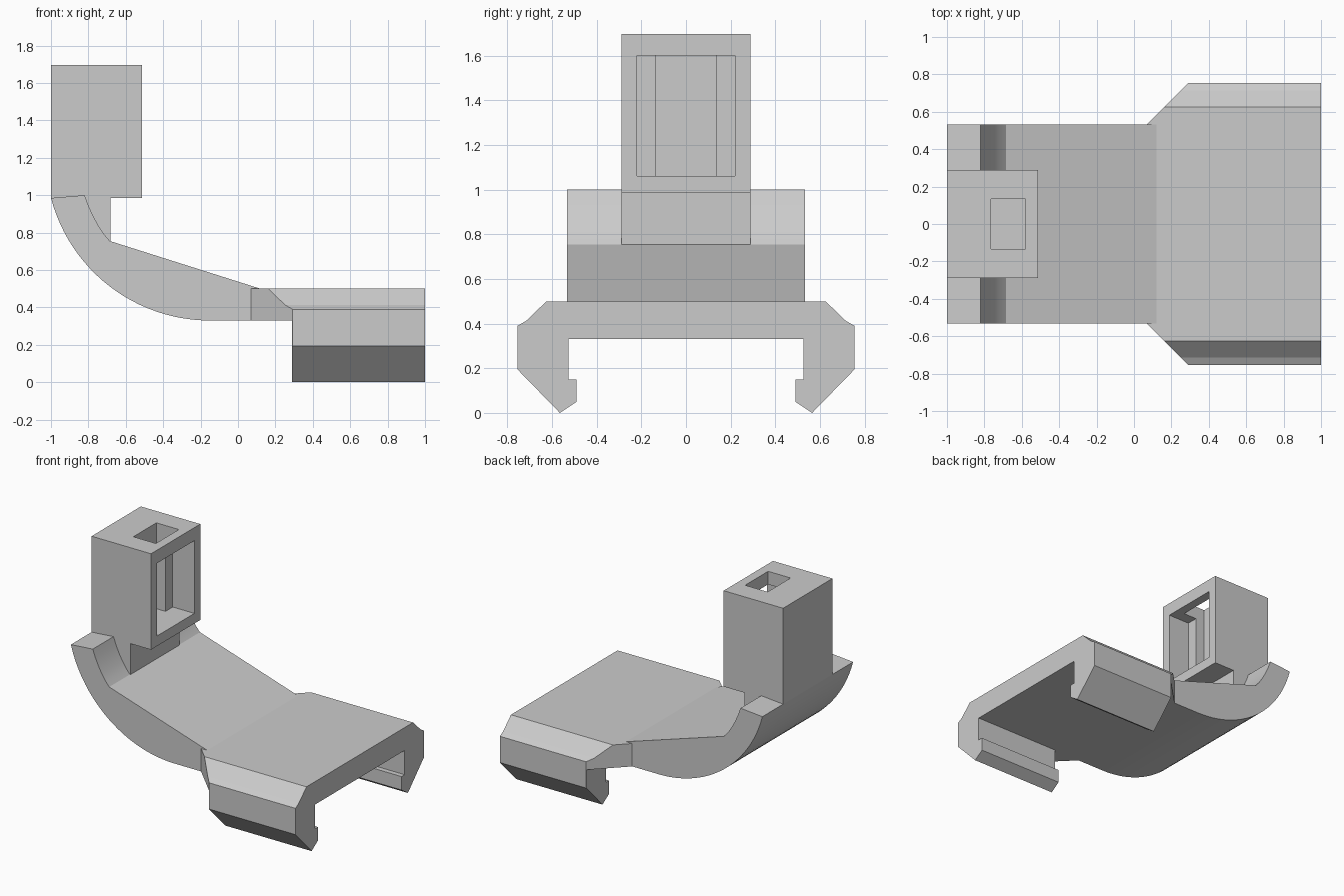
import bpy, bmesh, math

cube = bpy.data.objects.get("Cube")
if cube:
    bpy.data.objects.remove(cube, do_unlink=True)

grey = bpy.data.materials.new("grey_plastic")
grey.use_nodes = True
grey.diffuse_color = (0.6, 0.6, 0.6, 1)
grey.node_tree.nodes["Principled BSDF"].inputs["Base Color"].default_value = (0.6, 0.6, 0.6, 1)


def extrude(name, points, vector):
    """Closed prism from a planar outline."""
    bm = bmesh.new()
    face = bm.faces.new([bm.verts.new(p) for p in points])
    # Keep the starting outline as a cap
    copy = bmesh.ops.duplicate(bm, geom=[face])["geom"]
    cap = [f for f in copy if isinstance(f, bmesh.types.BMFace)]
    moved = bmesh.ops.extrude_face_region(bm, geom=cap)["geom"]
    bmesh.ops.translate(bm, vec=vector, verts=[v for v in moved if isinstance(v, bmesh.types.BMVert)])
    bmesh.ops.remove_doubles(bm, verts=bm.verts, dist=0.0001)
    bmesh.ops.recalc_face_normals(bm, faces=bm.faces)
    mesh = bpy.data.meshes.new(name)
    bm.to_mesh(mesh)
    bm.free()
    mesh.materials.append(grey)
    obj = bpy.data.objects.new(name, mesh)
    bpy.context.collection.objects.link(obj)
    return obj


def box(name, x0, x1, half_y, z0, z1):
    pts = [(x0, -half_y, z0), (x1, -half_y, z0), (x1, -half_y, z1), (x0, -half_y, z1)]
    return extrude(name, pts, (0, 2 * half_y, 0))


def subtract(obj, *cutters):
    for cutter in cutters:
        mod = obj.modifiers.new("cut", "BOOLEAN")
        mod.operation = "DIFFERENCE"
        mod.solver = "EXACT"
        mod.object = cutter
        cutter.hide_render = True
        cutter.hide_set(True)


# Curved arm: circular underside, sloping top, hooked-up end
RADIUS, CENTRE_X, BOTTOM, ARM_Y = 0.879, -0.15, 0.33, 0.532
start = math.acos(-0.85 / RADIUS)
outer = []
for i in range(25):
    a = start + (math.pi / 2 - start) * i / 24
    outer.append((CENTRE_X + RADIUS * math.cos(a), BOTTOM + RADIUS * (1 - math.sin(a))))
inner = [(-0.685, 0.755), (-0.715, 0.79), (-0.745, 0.835), (-0.775, 0.89), (-0.8, 0.945), (-0.82, 1.0)]
arm_profile = outer + [(0.12, BOTTOM), (0.12, 0.5)] + inner
arm = extrude("curved_arm", [(x, -ARM_Y, z) for x, z in arm_profile], (0, 2 * ARM_Y, 0))
bpy.context.view_layer.objects.active = arm
arm.select_set(True)
bpy.ops.object.shade_smooth_by_angle(angle=math.radians(15))
arm.select_set(False)

# Block filling the gap between arm and housing
support = [(x, z) for x, z in outer if z > 0.75] + [(-0.682, 0.75), (-0.682, 0.99), (-1, 0.99)]
extrude("housing_support", [(x, -0.289, z) for x, z in support], (0, 0.578, 0))

# Hollow housing: large side opening, plus a slot running down its back wall
housing = box("housing", -1, -0.512, 0.289, 0.985, 1.697)
subtract(housing,
         box("cavity_cutter", -0.69, -0.4, 0.22, 1.06, 1.6),
         box("slot_cutter", -0.765, -0.58, 0.135, 1.06, 1.8))

# Clip: mirrored hook section, with mitred corners towards the arm
half = [(0.527, BOTTOM), (0.527, 0.15), (0.49, 0.15), (0.49, 0.05), (0.565, 0.0),
        (0.755, 0.195), (0.755, 0.39), (0.715, 0.413), (0.625, 0.5)]
section = half + [(-y, z) for y, z in reversed(half)]
clip = extrude("clip", [(0.07, y, z) for y, z in section], (0.93, 0, 0))
cutters = [box("hook_cutter", -0.2, 0.29, 1, -0.2, BOTTOM)]
for side, s in (("left", 1), ("right", -1)):
    plan = [(0, s * 0.463), (0.5, s * 0.963), (0, s * 0.963)]
    cutters.append(extrude(side + "_mitre_cutter", [(x, y, -0.3) for x, y in plan], (0, 0, 1.2)))
subtract(clip, *cutters)
